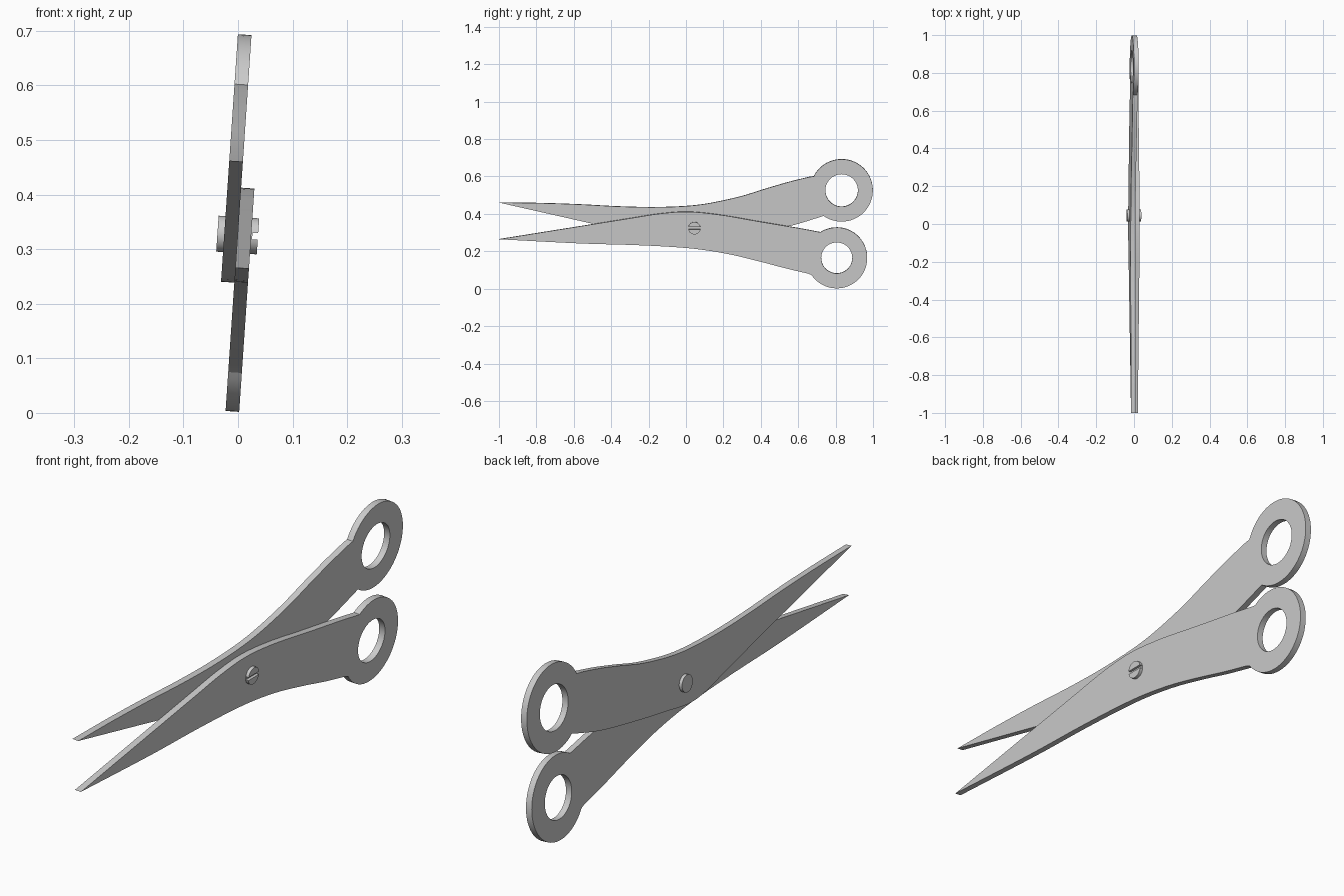
import bpy
from math import atan2, cos, sin, pi, radians, sqrt
from mathutils import Matrix, Vector

if "Cube" in bpy.data.objects:
    bpy.data.objects.remove(bpy.data.objects["Cube"], do_unlink=True)

# One grey metal for everything
metal = bpy.data.materials.new("grey metal")
metal.use_nodes = True
GREY = (0.6, 0.6, 0.6, 1)
metal.diffuse_color = GREY
metal.node_tree.nodes["Principled BSDF"].inputs["Base Color"].default_value = GREY

# Profiles are drawn in (y, z), extruded along x, then leaned slightly
LEAN = Matrix.Rotation(radians(3.9), 4, 'Y')
TO_SIDE = Matrix(((0, 0, 1, 0), (1, 0, 0, 0), (0, 1, 0, 0), (0, 0, 0, 1)))
THICK = 0.025


def smooth_path(points, steps=6):
    """Catmull-Rom curve through the points."""
    p = [Vector(q) for q in points]
    p = [2 * p[0] - p[1]] + p + [2 * p[-1] - p[-2]]
    path = []
    for a, b, c, d in zip(p, p[1:], p[2:], p[3:]):
        for i in range(steps):
            t = i / steps
            path.append(0.5 * (2 * b + (c - a) * t + (2 * a - 5 * b + 4 * c - d) * t * t
                               + (3 * b - a - 3 * c + d) * t ** 3))
    return path + [p[-2]]


def arc(center, radius, start, end, steps):
    return [Vector((center[0] + radius * cos(start + (end - start) * i / steps),
                    center[1] + radius * sin(start + (end - start) * i / steps)))
            for i in range(steps + 1)]


def plate(name, loops, x, thickness):
    """Extrude closed loops (outline first, then holes) about the plane x."""
    curve = bpy.data.curves.new(name, 'CURVE')
    curve.dimensions = '2D'
    curve.fill_mode = 'BOTH'
    curve.extrude = thickness / 2
    for loop in loops:
        spline = curve.splines.new('POLY')
        spline.points.add(len(loop) - 1)
        for point, co in zip(spline.points, loop):
            point.co = (co[0], co[1], 0, 1)
        spline.use_cyclic_u = True
    obj = bpy.data.objects.new(name, curve)
    bpy.context.collection.objects.link(obj)
    bpy.ops.object.select_all(action='DESELECT')
    obj.select_set(True)
    bpy.context.view_layer.objects.active = obj
    bpy.ops.object.convert(target='MESH')
    obj = bpy.context.view_layer.objects.active
    obj.data.transform(LEAN @ Matrix.Translation((x, 0, 0)) @ TO_SIDE)
    obj.data.materials.clear()
    obj.data.materials.append(metal)
    # Weld caps to sides
    bpy.ops.object.mode_set(mode='EDIT')
    bpy.ops.mesh.select_all(action='SELECT')
    bpy.ops.mesh.remove_doubles(threshold=0.00005)
    bpy.ops.mesh.normals_make_consistent(inside=False)
    bpy.ops.object.mode_set(mode='OBJECT')
    bpy.ops.object.shade_smooth_by_angle(angle=radians(30))
    return obj


def blade(name, x, upper, lower, center, radius, hole):
    """Pointed blade with a finger ring on its handle."""
    def angle(q):
        return atan2(q[1] - center[1], q[0] - center[0])
    start, end = angle(upper[-1]), angle(lower[-1])
    top, bottom = smooth_path(upper), smooth_path(lower)
    outline = top[:-1] + arc(center, radius, start, end, 48) + bottom[-2:0:-1]
    plate(name, [outline, arc(center, hole, 0, 2 * pi, 48)[:-1]], x, THICK)


# Blade on the left, with the lower handle
blade("left_blade", -0.0105,
      [(-1, .265), (-.5, .345), (-.3, .377), (-.14, .402), (.01, .412),
       (.18, .396), (.39, .36), (.61, .323), (.72, .302)],
      [(-1, .265), (-.57, .243), (-.3, .235), (-.09, .225), (.07, .211),
       (.23, .185), (.39, .147), (.53, .11), (.675, .076)],
      (.806, .165), .163, .083)

# Blade on the right, with the upper handle
blade("right_blade", -0.0349,
      [(-1, .46), (-.78, .457), (-.57, .45), (-.36, .439), (-.17, .435), (0, .441),
       (.13, .457), (.29, .492), (.42, .532), (.55, .57), (.68, .602)],
      [(-1, .46), (-.506, .348), (-.25, .288), (-.02, .238), (.175, .262),
       (.4, .302), (.57, .338), (.735, .388)],
      (.832, .525), .167, .087)

# Pivot screw: shaft with a plain back end and a slotted head
PIVOT, HEAD_R, SLOT = (.045, .325), .033, .006
back, seat, front = -.060, .004, .0145
plate("pivot_shaft", [arc(PIVOT, HEAD_R, 0, 2 * pi, 40)[:-1]],
      (back + seat) / 2, seat - back)
edge = atan2(SLOT, sqrt(HEAD_R ** 2 - SLOT ** 2))
for name, turn in (("upper_screw_head", 0), ("lower_screw_head", pi)):
    plate(name, [arc(PIVOT, HEAD_R, turn + edge, turn + pi - edge, 20)],
          (seat + front) / 2, front - seat)
